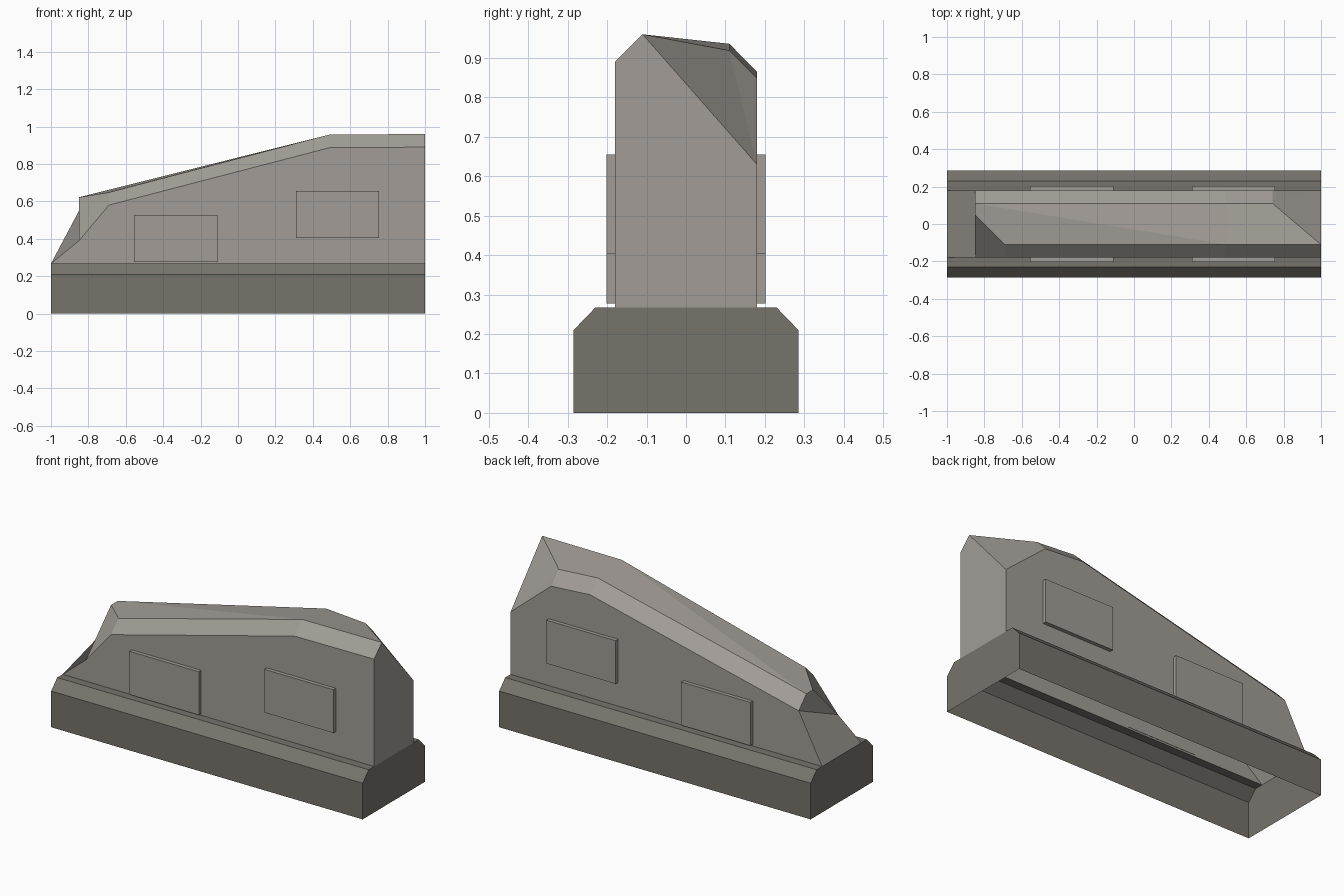
import bpy, bmesh

if "Cube" in bpy.data.objects:
    bpy.data.objects.remove(bpy.data.objects["Cube"])


def material(name, rgb):
    m = bpy.data.materials.new(name)
    m.diffuse_color = (*rgb, 1)
    m.use_nodes = True
    m.node_tree.nodes["Principled BSDF"].inputs["Base Color"].default_value = m.diffuse_color
    return m


HULL = material("light_warm_grey", (0.36, 0.335, 0.305))
BASE = material("dark_warm_grey", (0.185, 0.172, 0.152))


def make(name, points, faces, mat, drop):
    # Solid from named points and faces; faces where drop(face) is true are left open
    bm = bmesh.new()
    verts = {k: bm.verts.new(p) for k, p in points.items()}
    for f in faces:
        bm.faces.new([verts[k] for k in f])
    bmesh.ops.recalc_face_normals(bm, faces=bm.faces)
    bmesh.ops.delete(bm, geom=[f for f in bm.faces if drop(f)], context='FACES_ONLY')
    me = bpy.data.meshes.new(name)
    bm.to_mesh(me)
    bm.free()
    me.materials.append(mat)
    ob = bpy.data.objects.new(name, me)
    bpy.context.collection.objects.link(ob)
    return ob


# Plinth: chamfered profile swept along x, open below and under the hull
half = [(-0.285, 0), (-0.285, 0.21), (-0.23, 0.267), (-0.18, 0.267)]
profile = half + [(-y, z) for y, z in reversed(half)]
n = len(profile)
pts = {(s, i): (s, y, z) for s in (-1, 1) for i, (y, z) in enumerate(profile)}
faces = [[(s, i) for i in range(n)] for s in (-1, 1)]
faces += [[(-1, i), (1, i), (1, (i + 1) % n), (-1, (i + 1) % n)] for i in range(n)]
make("plinth", pts, faces, BASE,
     lambda f: abs(f.normal.z) > 0.9 and abs(f.calc_center_median().y) < 0.1)

# Hull: slab with sloping roof, bevelled shoulders and a cut corner at each end
# f / b = front / back, e = shoulder edge on the side, t = roof edge
Y, T = 0.18, 0.11
hull = {
    "fn": (-1, -Y, 0.267), "bn": (-1, Y, 0.267),
    "fr": (1, -Y, 0.267), "br": (1, Y, 0.267),
    "fe0": (-0.85, -Y, 0.39), "fe1": (-0.69, -Y, 0.58),
    "fe2": (0.49, -Y, 0.887), "fe3": (1, -Y, 0.89),
    "ft0": (-0.85, 0.05, 0.622), "ft1": (-0.69, -T, 0.648),
    "ft2": (0.49, -T, 0.957), "ft3": (1, -T, 0.96),
    "be0": (-0.85, Y, 0.55), "be2": (0.49, Y, 0.865),
    "be3": (0.74, Y, 0.848), "be4": (1, Y, 0.63),
    "bt0": (-0.85, T, 0.622), "bt2": (0.49, T, 0.936), "bt3": (0.74, T, 0.919),
}
hull_faces = [
    "fn fr fe3 fe2 fe1 fe0", "bn br be4 be3 be2 be0",          # sides
    "fr br be4 ft3 fe3", "fn bn br fr",                        # tail, underside
    "fn bn be0 fe0", "fe0 be0 bt0 ft0",                        # nose
    "fe0 ft0 ft1 fe1", "fe1 ft1 ft2 fe2", "fe2 ft2 ft3 fe3",   # front shoulder
    "be0 bt0 bt2 be2", "be2 bt2 bt3 be3",                      # back shoulder
    "bt0 ft0 ft1 ft2", "bt0 ft2 bt2", "bt2 ft2 ft3 bt3",       # roof
    "be3 bt3 be4", "bt3 ft3 be4",                              # tail corner cut
]
make("hull", hull, [row.split() for row in hull_faces], HULL,
     lambda f: f.normal.z < -0.9)


# Raised plates, two on each side
def plate(name, x0, x1, z0, z1, side):
    bpy.ops.mesh.primitive_cube_add(
        size=1, location=((x0 + x1) / 2, side * 0.19, (z0 + z1) / 2))
    ob = bpy.context.object
    ob.name = name
    ob.scale = (x1 - x0, 0.024, z1 - z0)
    ob.data.materials.append(HULL)


for side, label in ((-1, "front"), (1, "back")):
    plate(label + "_low_plate", -0.555, -0.11, 0.277, 0.528, side)
    plate(label + "_high_plate", 0.31, 0.755, 0.404, 0.655, side)
